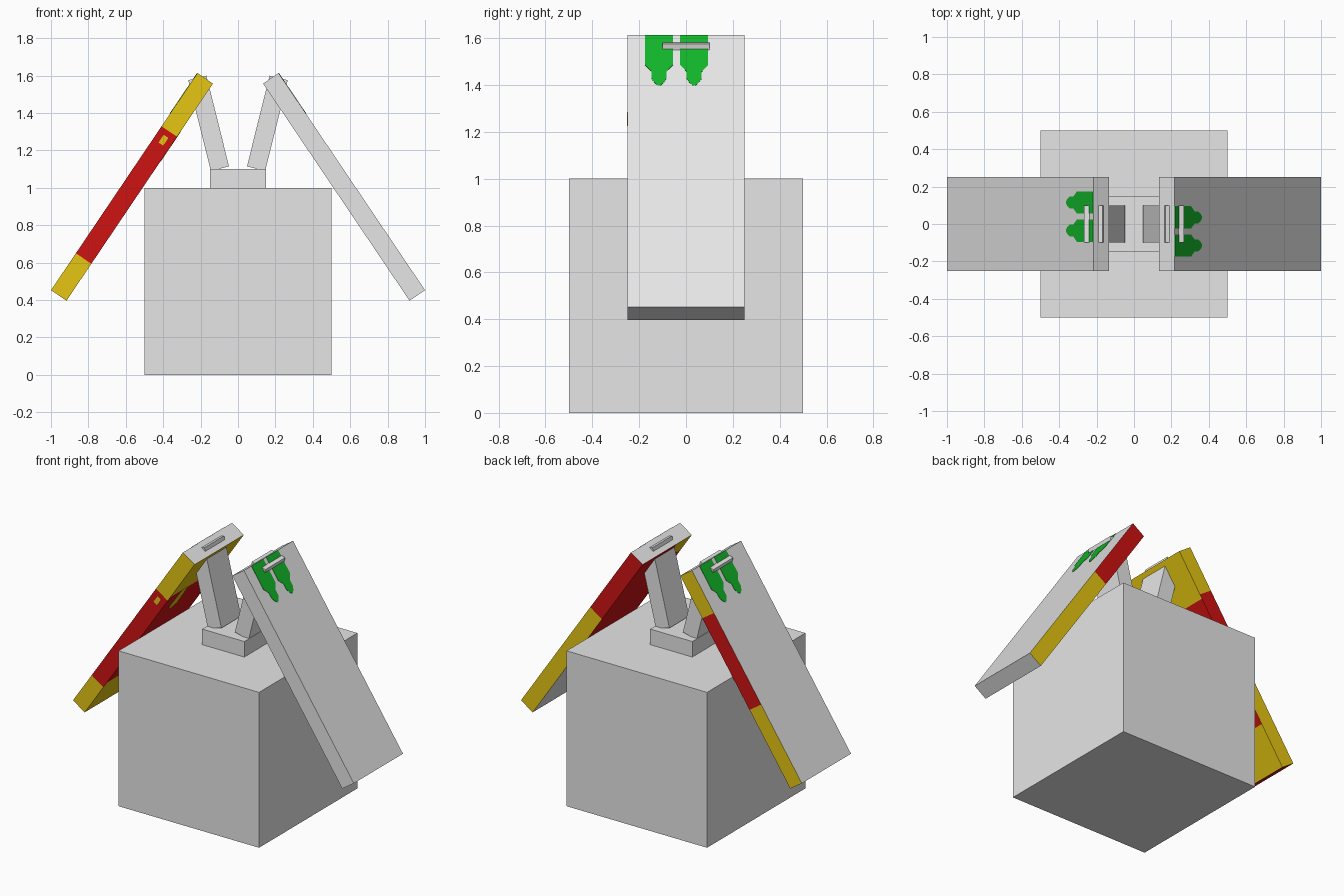
import bpy, bmesh, math
from mathutils import Matrix

if "Cube" in bpy.data.objects:
    bpy.data.objects.remove(bpy.data.objects["Cube"])


def material(name, rgb):
    m = bpy.data.materials.new(name)
    m.diffuse_color = (*rgb, 1)
    m.use_nodes = True
    m.node_tree.nodes["Principled BSDF"].inputs["Base Color"].default_value = m.diffuse_color
    return m


MATS = [material("light grey", (0.79, 0.79, 0.79)),
        material("yellow", (0.79, 0.565, 0.006)),
        material("red", (0.62, 0.006, 0.006)),
        material("green", (0.006, 0.46, 0.022))]
GREY, YELLOW, RED, GREEN = range(4)


def finish(bm, name, matrix):
    bmesh.ops.recalc_face_normals(bm, faces=bm.faces[:])
    mesh = bpy.data.meshes.new(name)
    bm.to_mesh(mesh)
    bm.free()
    for m in MATS:
        mesh.materials.append(m)
    ob = bpy.data.objects.new(name, mesh)
    ob.matrix_world = matrix
    bpy.context.collection.objects.link(ob)


def box(name, size, matrix, cuts=(), rule=lambda n, c: GREY):
    """Box cut across at (axis, position) pairs, coloured by face normal and centre."""
    bm = bmesh.new()
    bmesh.ops.create_cube(bm, size=1, matrix=Matrix.Diagonal((*size, 1)))
    for axis, pos in cuts:
        no = [0, 0, 0]
        no[axis] = 1
        bmesh.ops.bisect_plane(bm, geom=bm.verts[:] + bm.edges[:] + bm.faces[:],
                               plane_co=[pos * k for k in no], plane_no=no)
    bm.normal_update()
    for f in bm.faces:
        f.material_index = rule(f.normal, f.calc_center_median())
    finish(bm, name, matrix)


def plate(name, points, x, thick, colour, matrix):
    """Thin flat shape in the local yz plane."""
    bm = bmesh.new()
    face = bm.faces.new([bm.verts.new((x, y, z)) for y, z in points])
    ext = bmesh.ops.extrude_face_region(bm, geom=[face])
    for v in ext["geom"]:
        if isinstance(v, bmesh.types.BMVert):
            v.co.x += thick
    for f in bm.faces:
        f.material_index = colour
    finish(bm, name, matrix)


L = 1.4          # panel length


def z_at(f):     # local height for a fraction up the panel
    return (f - 0.5) * L


def left_rule(n, c):
    f = c.z / L + 0.5
    if n.y > 0.5:                                   # front edge
        return RED if 0.17 < f < 0.755 else YELLOW
    if n.y < -0.5:                                  # back edge
        return RED if 0.37 < f < 0.80 else YELLOW
    if n.x < -0.5:                                  # inner face
        return RED if 0.20 < f < 0.78 else YELLOW
    return RED if n.z < -0.5 else GREY


def right_rule(n, c):
    f = c.z / L + 0.5
    if n.y > 0.5:                                   # back edge
        return RED if f > 0.63 else YELLOW
    if n.x < -0.5:                                  # inner face
        if f > 0.9 and c.y < -0.1:
            return YELLOW
        return RED if f > 0.4 else GREY
    return GREY


# base block and cap
box("base_block", (1, 1, 1), Matrix.Translation((0, 0, 0.5)))
box("cap_plate", (0.3, 0.3, 0.1), Matrix.Translation((0, 0, 1.05)))

# half profile of a green mark: distance from the top, half width
MARK = [(0, 0.06), (0.155, 0.06), (0.175, 0.043), (0.19, 0.032),
        (0.225, 0.032), (0.245, 0.02), (0.26, 0.006)]

for side, turn, cuts, rule in (
        ("right", 0, (0.4, 0.63, 0.9), right_rule),
        ("left", math.pi, (0.17, 0.2, 0.37, 0.755, 0.78, 0.8), left_rule)):
    spin = Matrix.Rotation(turn, 4, "Z")
    # leaning post
    box(side + "_post", (0.1, 0.2, 0.5),
        spin @ Matrix.Translation((0.157, 0, 1.345)) @ Matrix.Rotation(math.radians(14), 4, "Y"))
    # sloping panel
    place = spin @ Matrix.Translation((0.567, 0, 1.005)) @ Matrix.Rotation(math.radians(-34), 4, "Y")
    box(side + "_panel", (0.1, 0.5, L), place,
        [(2, z_at(f)) for f in cuts] + [(1, -0.1)], rule)
    # green marks on the outer face
    for i, y in enumerate((-0.115, 0.035)):
        pts = [(y + w, L / 2 - d) for d, w in MARK] + [(y - w, L / 2 - d) for d, w in reversed(MARK)]
        plate(f"{side}_green_mark_{i + 1}", pts, 0.049, 0.003, GREEN, place)
    # small yellow patches on the left panel
    if side == "left":
        patch = [(0.06, z_at(0.67)), (0.1, z_at(0.64)), (0.14, z_at(0.67)),
                 (0.13, z_at(0.78)), (0.07, z_at(0.78))]
        plate("inner_yellow_patch", patch, -0.049, -0.003, YELLOW, place)
        box("edge_yellow_patch", (0.03, 0.004, 0.05),
            place @ Matrix.Translation((0, 0.25, z_at(0.715))), (), lambda n, c: YELLOW)
